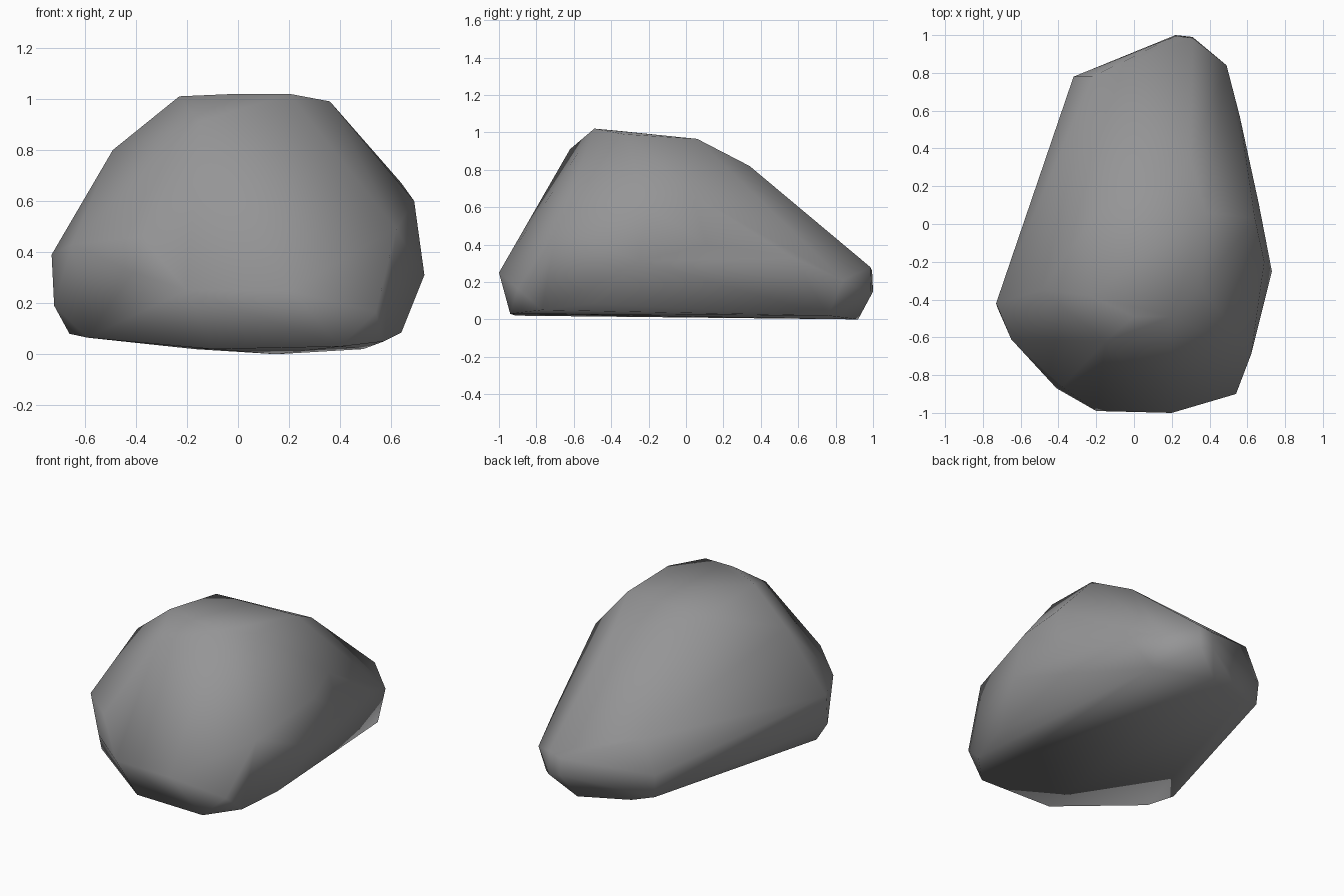
import bpy, bmesh

# Boulder corners, grouped from the ground upwards
underside = [(.15, .92, 0), (-.17, .81, .02), (.49, .76, .02), (.64, -.50, .085),
             (.57, -.77, .05), (.40, -.94, .03), (-.10, -.91, .02),
             (-.59, -.58, .065), (-.66, -.42, .08), (-.31, .77, .06)]
rim = [(.31, .99, .13), (.22, 1.0, .15), (.22, .995, .26), (.31, .985, .28),
       (.49, .84, .21), (.56, .57, .33), (.66, .11, .40), (.73, -.25, .31),
       (.54, -.90, .165), (.20, -1.0, .25), (-.20, -.99, .25), (-.41, -.87, .32),
       (-.72, -.45, .19), (-.73, -.42, .39), (-.32, .78, .21)]
shoulder = [(-.22, .78, .42), (-.65, -.61, .43), (-.38, -.86, .46),
            (.62, -.69, .49), (.69, -.20, .60), (.64, .03, .67)]
crown = [(-.49, -.35, .80), (.30, .34, .82), (-.15, -.62, .91), (-.20, .06, .95),
         (.38, .06, .965), (.36, -.33, .99), (-.23, -.38, 1.01),
         (0, -.49, 1.02), (.20, -.49, 1.02)]

# Wrap the corners in one convex skin
bm = bmesh.new()
for co in underside + rim + shoulder + crown:
    bm.verts.new(co)
hull = bmesh.ops.convex_hull(bm, input=bm.verts)
loose = [v for v in bm.verts if not v.link_faces]
bmesh.ops.delete(bm, geom=loose, context='VERTS')
bmesh.ops.recalc_face_normals(bm, faces=bm.faces)
for f in bm.faces:
    f.smooth = True

mesh = bpy.data.meshes.new("boulder")
bm.to_mesh(mesh)
bm.free()
boulder = bpy.data.objects.new("boulder", mesh)
bpy.context.collection.objects.link(boulder)

# Plain grey stone
stone = bpy.data.materials.new("grey stone")
stone.diffuse_color = (.30, .30, .305, 1)
mesh.materials.append(stone)
